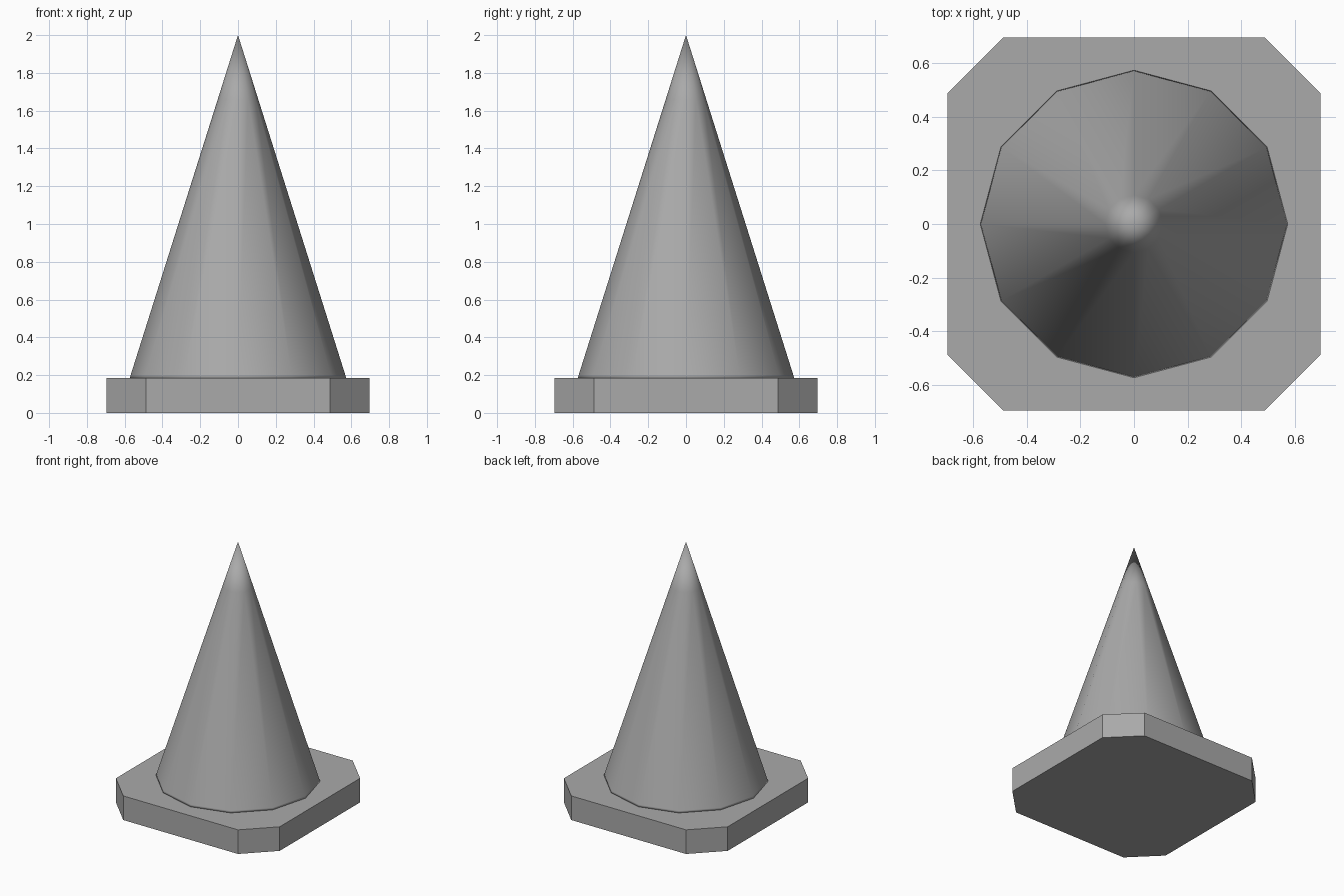
import bpy
import bmesh
from math import cos, sin, pi

BASE_TOP = 0.185
HALF = 0.695      # half width of the base
CORNER = 0.487    # where the corner cut starts
RADIUS = 0.573    # cone radius at the bottom
SIDES = 12
TIP = 2.0

if "Cube" in bpy.data.objects:
    bpy.data.objects.remove(bpy.data.objects["Cube"])

grey = bpy.data.materials.new("plain_grey")
grey.use_nodes = True
colour = (0.4, 0.4, 0.4, 1)
grey.diffuse_color = colour
grey.node_tree.nodes["Principled BSDF"].inputs["Base Color"].default_value = colour


def add_object(name, bm, smooth):
    bmesh.ops.recalc_face_normals(bm, faces=bm.faces)
    for face in bm.faces:
        face.smooth = smooth
    mesh = bpy.data.meshes.new(name)
    bm.to_mesh(mesh)
    bm.free()
    mesh.materials.append(grey)
    obj = bpy.data.objects.new(name, mesh)
    bpy.context.collection.objects.link(obj)
    return obj


# Base: square slab with cut corners
bm = bmesh.new()
outline = []
for sx, sy in ((1, 1), (-1, 1), (-1, -1), (1, -1)):
    pair = [(sx * HALF, sy * CORNER, 0), (sx * CORNER, sy * HALF, 0)]
    outline += pair if sx * sy > 0 else pair[::-1]
bottom = bm.faces.new([bm.verts.new(p) for p in outline])
top = bmesh.ops.extrude_face_region(bm, geom=[bottom], use_keep_orig=True)
bmesh.ops.translate(bm, vec=(0, 0, BASE_TOP),
                    verts=[v for v in top["geom"] if isinstance(v, bmesh.types.BMVert)])
add_object("base", bm, False)

# Cone: straight sides with support loops near the rim and the tip
bm = bmesh.new()
rings = []
for z in (BASE_TOP, BASE_TOP + 0.014, 1.66):
    r = RADIUS * (TIP - z) / (TIP - BASE_TOP)
    rings.append([bm.verts.new((r * cos(2 * pi * i / SIDES), r * sin(2 * pi * i / SIDES), z))
                  for i in range(SIDES)])
apex = bm.verts.new((0, 0, TIP))
bm.faces.new(rings[0][::-1])
for i in range(SIDES):
    j = (i + 1) % SIDES
    for low, high in zip(rings, rings[1:]):
        bm.faces.new((low[i], low[j], high[j], high[i]))
    bm.faces.new((rings[-1][i], rings[-1][j], apex))
add_object("cone", bm, True)
